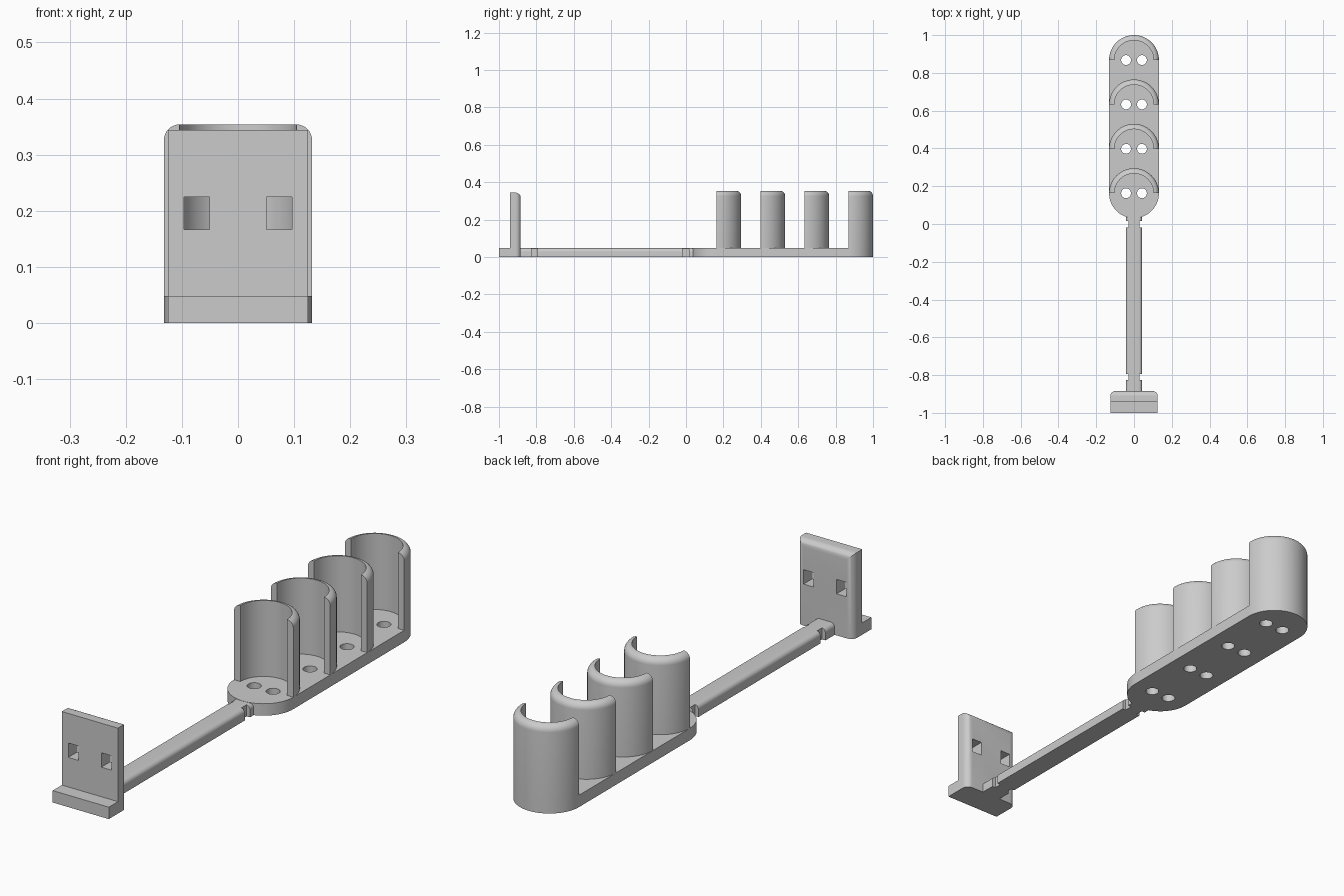
import bpy, bmesh, math
from mathutils import Matrix, Vector

cube = bpy.data.objects.get("Cube")
if cube:
    bpy.data.objects.remove(cube, do_unlink=True)

grey = bpy.data.materials.new("plain_grey")
grey.use_nodes = True
grey.diffuse_color = (0.6, 0.6, 0.6, 1)
grey.node_tree.nodes["Principled BSDF"].inputs["Base Color"].default_value = (0.6, 0.6, 0.6, 1)

R, R_IN, FILLET = 0.132, 0.104, 0.028    # cup radii and edge rounding
BASE, CUP_TOP = 0.048, 0.354
FIRST, PITCH = 0.163, 0.235              # cup positions along y
centres = [FIRST + PITCH * i for i in range(4)]


def arc(cx, cy, r, a0, a1, n):
    """Points along an arc, angles in degrees."""
    angles = [math.radians(a0 + (a1 - a0) * i / n) for i in range(n + 1)]
    return [(cx + r * math.cos(a), cy + r * math.sin(a)) for a in angles]


def make(name, bm):
    bmesh.ops.recalc_face_normals(bm, faces=bm.faces)
    mesh = bpy.data.meshes.new(name)
    bm.to_mesh(mesh)
    bm.free()
    mesh.materials.append(grey)
    ob = bpy.data.objects.new(name, mesh)
    bpy.context.collection.objects.link(ob)
    return ob


def prism(points, shift):
    """Close a 3D outline and extrude it along shift."""
    bm = bmesh.new()
    face = bm.faces.new([bm.verts.new(p) for p in points])
    new = bmesh.ops.extrude_face_region(bm, geom=[face], use_keep_orig=True)["geom"]
    bmesh.ops.translate(bm, vec=Vector(shift),
                        verts=[v for v in new if isinstance(v, bmesh.types.BMVert)])
    return bm


def box(bm, lo, hi):
    lo, hi = Vector(lo), Vector(hi)
    mat = Matrix.Translation((lo + hi) / 2) @ Matrix.Diagonal((*(hi - lo), 1))
    bmesh.ops.create_cube(bm, size=1, matrix=mat)


def cut(ob, cutter_bm):
    """Subtract the cutter and bake the result."""
    cutter = make("cutter", cutter_bm)
    cutter.hide_render = True
    mod = ob.modifiers.new("cut", 'BOOLEAN')
    mod.operation, mod.solver, mod.object = 'DIFFERENCE', 'EXACT', cutter
    bpy.context.view_layer.update()
    baked = bpy.data.meshes.new_from_object(ob.evaluated_get(bpy.context.evaluated_depsgraph_get()))
    ob.modifiers.clear()
    ob.data = baked
    bpy.data.objects.remove(cutter, do_unlink=True)


def smooth(ob):
    bpy.ops.object.select_all(action='DESELECT')
    ob.select_set(True)
    bpy.context.view_layer.objects.active = ob
    bpy.ops.object.shade_smooth_by_angle(angle=math.radians(30))


# Base plate: rounded slot outline with a pair of round holes under each cup
outline = arc(0, centres[-1], R, 0, 180, 32) + arc(0, centres[0], R, 180, 360, 32)
base = make("base_plate", prism([(x, y, 0) for x, y in outline], (0, 0, BASE)))
holes = bmesh.new()
for y in centres:
    for x in (-0.042, 0.042):
        bmesh.ops.create_cone(holes, cap_ends=True, segments=32, radius1=0.026, radius2=0.026,
                              depth=0.2, matrix=Matrix.Translation((x, y, 0.02)))
cut(base, holes)
smooth(base)

# Half-round cups: wall section with rounded outer rim, swept half a turn
section = [(R_IN, BASE), (R, BASE)] + arc(R - FILLET, CUP_TOP - FILLET, FILLET, 0, 90, 8)
for i, y in enumerate(centres):
    bm = bmesh.new()
    rings = []
    for step in range(33):
        a = math.pi * step / 32
        rings.append([bm.verts.new((r * math.cos(a), y + r * math.sin(a), z)) for r, z in section])
    for p, q in zip(rings, rings[1:]):
        for k in range(len(section)):
            n = (k + 1) % len(section)
            bm.faces.new((p[k], p[n], q[n], q[k]))
    bm.faces.new(rings[0])
    bm.faces.new(rings[-1])
    smooth(make(f"cup_{i + 1}", bm))

# Stem: flat-bottomed bar with rounded top, notched on both sides near each end
W, SR = 0.043, 0.018
bar = [(-W, 0), (W, 0)] + arc(W - SR, 0.047 - SR, SR, 0, 90, 8) + arc(SR - W, 0.047 - SR, SR, 90, 180, 8)
stem = make("stem", prism([(x, -0.90, z) for x, z in bar], (0, 0.95, 0)))
notches = bmesh.new()
for y0, y1 in ((-0.825, -0.794), (-0.018, 0.015)):
    for x0, x1 in ((-0.1, -0.028), (0.028, 0.1)):
        box(notches, (x0, y0, -0.1), (x1, y1, 0.1))
cut(stem, notches)
smooth(stem)

# End bracket: L profile with rounded back edges and two square windows
BACK, FRONT, TOP, HALF = -0.884, -0.942, 0.344, 0.125
profile = [(-1, 0), (BACK, 0), (BACK, TOP), (FRONT, TOP), (FRONT, BASE), (-1, BASE)]
bm = prism([(-HALF, y, z) for y, z in profile], (2 * HALF, 0, 0))
back_edges = [e for e in bm.edges
              if all(abs(v.co.y - BACK) < 1e-4 for v in e.verts)
              and any(v.co.z > 0.1 for v in e.verts)]
bmesh.ops.bevel(bm, geom=back_edges, offset=0.027, segments=8, profile=0.5, affect='EDGES')
bracket = make("end_bracket", bm)
windows = bmesh.new()
for s in (-1, 1):
    x0, x1 = sorted((s * 0.051, s * 0.096))
    box(windows, (x0, -1.1, 0.167), (x1, -0.8, 0.225))
cut(bracket, windows)
smooth(bracket)
